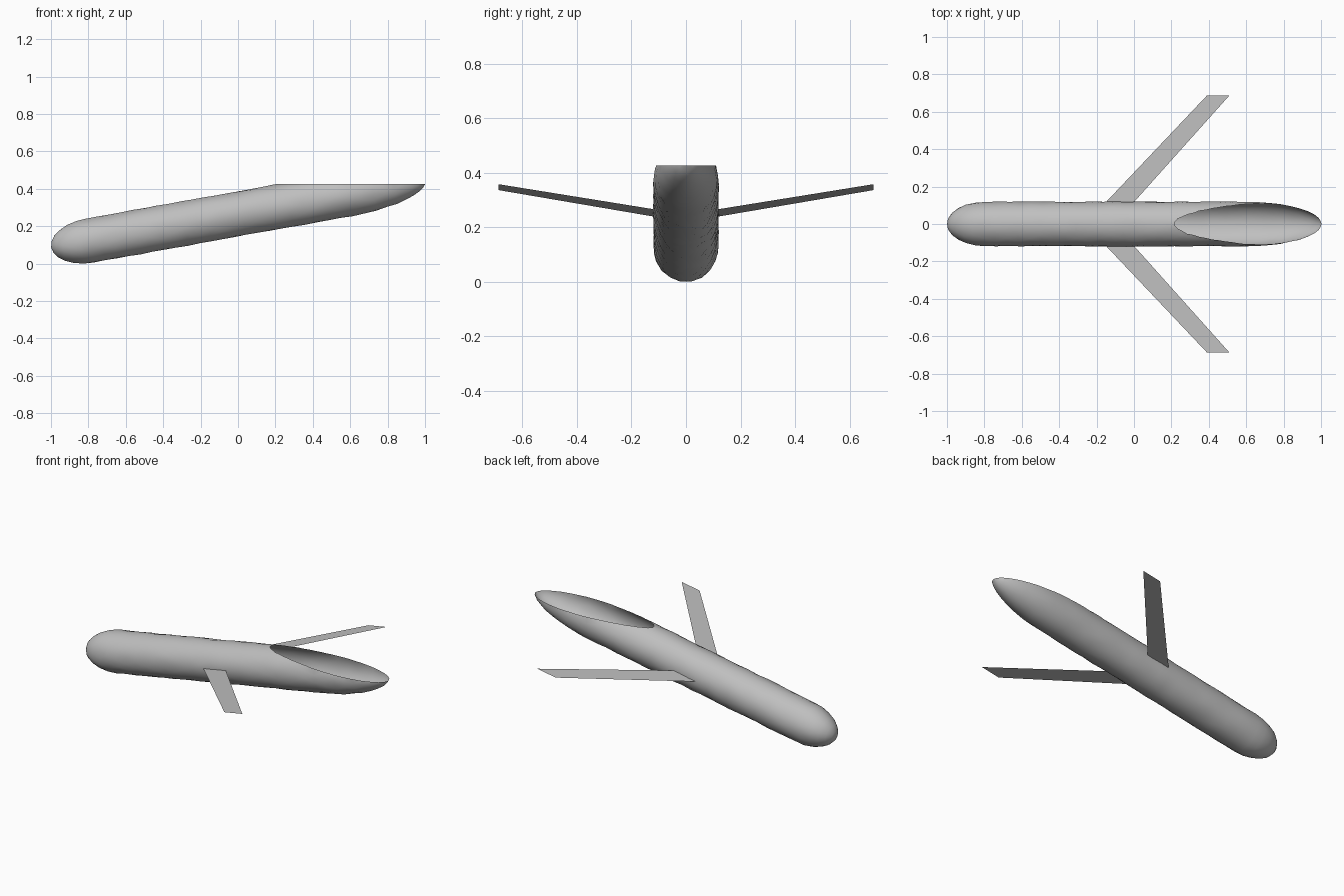
import bpy, bmesh, math, random
from mathutils import Vector, Matrix

random.seed(4)
cube = bpy.data.objects.get("Cube")
if cube:
    bpy.data.objects.remove(cube, do_unlink=True)

SLOPE = 0.18       # pitch of the body axis
AXIS_Z = 0.264     # axis height at the centre
RADIUS = 0.12
SEGMENTS = 18
CUT_Z = 0.425      # height of the flat open cut

grey = bpy.data.materials.new("light grey")
grey.use_nodes = True
colour = (0.52, 0.52, 0.52, 1)
grey.diffuse_color = colour
grey.node_tree.nodes["Principled BSDF"].inputs["Base Color"].default_value = colour

tilt = Matrix.Translation((0, 0, AXIS_Z)) @ Matrix.Rotation(-math.atan(SLOPE), 4, 'Y')


def finish(bm, name):
    mesh = bpy.data.meshes.new(name)
    bm.to_mesh(mesh)
    bm.free()
    mesh.materials.append(grey)
    obj = bpy.data.objects.new(name, mesh)
    bpy.context.collection.objects.link(obj)
    return obj


# Profile: rounded tail, straight tube, long tapered nose
TAIL, TAIL_LEN, NOSE, NOSE_LEN = -1.015, 0.21, 1.02, 0.42
profile = []
for i in range(1, 6):
    a = math.pi / 2 * i / 6
    profile.append((TAIL + TAIL_LEN * (1 - math.cos(a)), RADIUS * math.sin(a)))
start, end = TAIL + TAIL_LEN, NOSE - NOSE_LEN
for i in range(23):
    profile.append((start + (end - start) * i / 22, RADIUS))
for i in range(9, 0, -1):
    a = math.pi / 2 * i / 10
    profile.append((NOSE - NOSE_LEN * (1 - math.cos(a)), RADIUS * math.sin(a)))

# Body: staggered rings joined by triangles, slightly uneven
bm = bmesh.new()
rings = []
for k, (s, r) in enumerate(profile):
    ring = []
    for j in range(SEGMENTS):
        a = 2 * math.pi * (j + 0.5 * (k % 2)) / SEGMENTS
        rr = r * random.uniform(0.98, 1.01)
        ring.append(bm.verts.new((s, rr * math.cos(a), rr * math.sin(a))))
    rings.append(ring)
for k in range(len(rings) - 1):
    a, b = rings[k], rings[k + 1]
    for j in range(SEGMENTS):
        n = (j + 1) % SEGMENTS
        if k % 2 == 0:
            bm.faces.new((a[j], b[j], a[n]))
            bm.faces.new((a[n], b[j], b[n]))
        else:
            bm.faces.new((a[j], b[j], b[n]))
            bm.faces.new((a[j], b[n], a[n]))
for ring, s in ((rings[0], TAIL), (rings[-1], NOSE)):
    tip = bm.verts.new((s, 0, 0))
    for j in range(SEGMENTS):
        bm.faces.new((tip, ring[j], ring[(j + 1) % SEGMENTS]))
bmesh.ops.recalc_face_normals(bm, faces=bm.faces)

# Tilt the body and slice the nose open with a level cut
bm.transform(tilt)
bmesh.ops.bisect_plane(bm, geom=bm.verts[:] + bm.edges[:] + bm.faces[:],
                       plane_co=(0, 0, CUT_Z), plane_no=(0, 0, 1), clear_outer=True)
low = min(v.co.z for v in bm.verts)
bmesh.ops.translate(bm, verts=bm.verts, vec=(0, 0, -low))
body = finish(bm, "hollow_body")
bpy.context.view_layer.objects.active = body
body.select_set(True)
bpy.ops.object.shade_smooth_by_angle(angle=math.radians(30))

# Wings: thin swept sheets lying in the plane of the body axis
outline = [(-0.15, 0.117), (0.0, 0.117), (0.51, 0.687), (0.39, 0.687)]
for name, side in (("back_wing", 1), ("front_wing", -1)):
    bm = bmesh.new()
    verts = [bm.verts.new((x, y * side, AXIS_Z + SLOPE * x - low)) for x, y in outline]
    face = bm.faces.new(verts)
    face.normal_update()
    if face.normal.z < 0:
        face.normal_flip()
    finish(bm, name)
